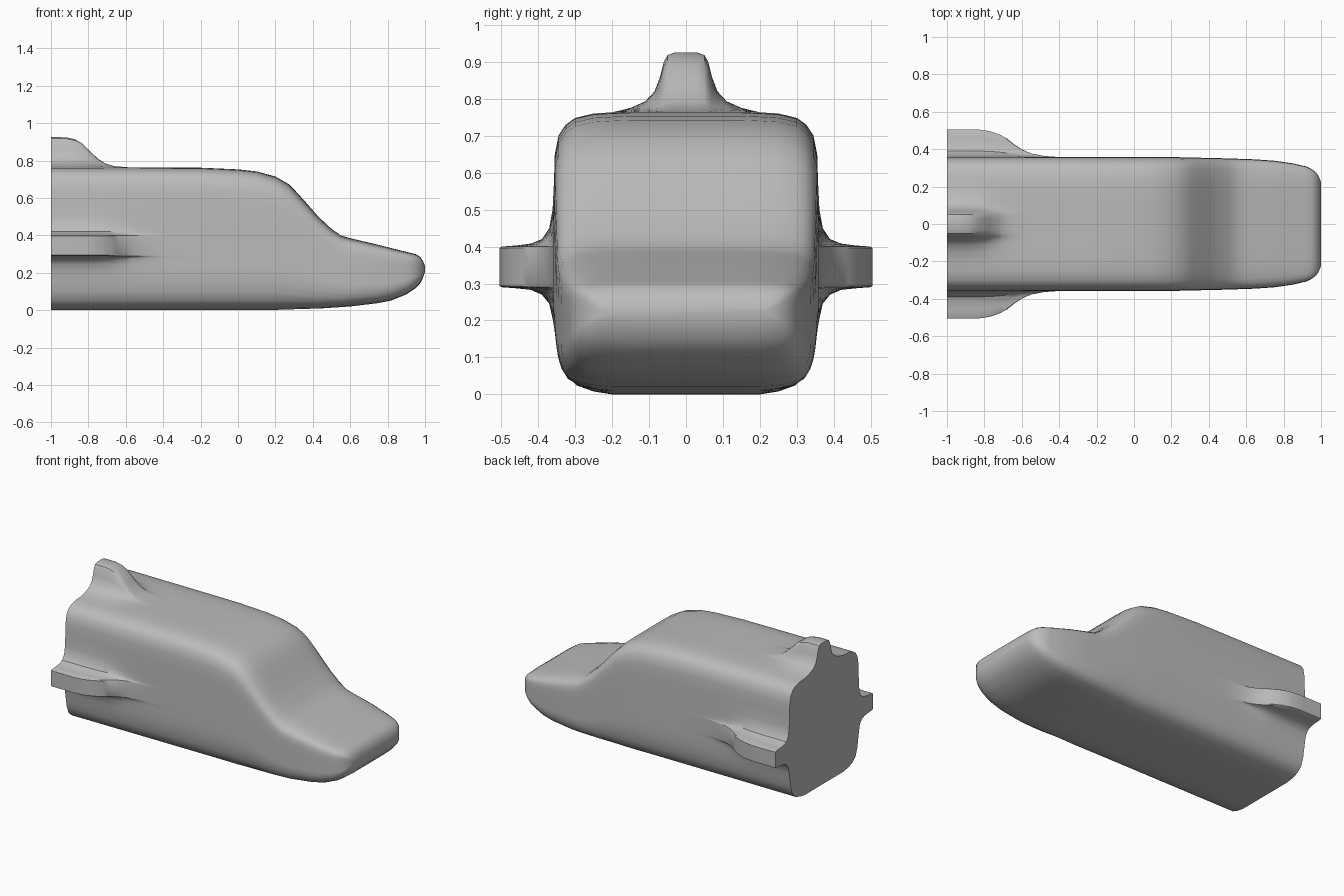
import bpy, bmesh

# Half section, bottom centre to top centre: y, z on the plain hull
HULL = [(0, 0), (.1, 0), (.2, 0), (.25, .008), (.295, .024), (.325, .052), (.343, .1),
        (.352, .15), (.357, .2), (.358, .245), (.358, .27), (.358, .283), (.358, .287),
        (.358, .29), (.358, .294), (.358, .345), (.358, .396), (.358, .4), (.358, .403),
        (.358, .408), (.358, .42), (.358, .45), (.358, .5), (.357, .58), (.355, .65),
        (.345, .7), (.325, .73), (.3, .748), (.25, .76), (.2, .763), (.15, .765),
        (.11, .765), (.085, .765), (.07, .765), (.06, .765), (.05, .765), (.03, .765), (0, .765)]
# Outward fin growth by point index: side fin in y, top fin in z
SIDE = dict(zip(range(8, 23), [.003, .012, .032, .062, .1, .14, .147, .147, .147, .14, .1, .062, .032, .012, .003]))
TOP = dict(zip(range(30, 38), [.01, .028, .055, .095, .135, .153, .16, .16]))

# Profiles along the length (x, value)
ROOF = [(-1, .765), (-.4, .763), (-.2, .762), (0, .753), (.1, .742), (.2, .715), (.27, .675), (.31, .635),
        (.36, .58), (.43, .5), (.5, .435), (.55, .4), (.6, .385), (.75, .35), (.95, .3), (.975, .285), (.99, .262), (1, .235)]
KEEL = [(-1, 0), (.2, .002), (.45, .01), (.6, .02), (.75, .038), (.82, .052), (.9, .084), (.95, .118),
        (.975, .145), (.99, .175), (1, .205)]
WIDTH = [(-1, 1), (.2, 1), (.5, .98), (.65, .965), (.75, .945), (.85, .905), (.92, .86), (.95, .82),
         (.975, .765), (.99, .7), (1, .62)]
SIDE_LEN = [(-1, 1), (-.83, 1), (-.77, .94), (-.72, .82), (-.68, .68), (-.64, .46), (-.6, .28), (-.55, .13), (-.48, .04), (-.4, 0)]
TOP_LEN = [(-1, 1), (-.92, 1), (-.87, .93), (-.83, .78), (-.79, .53), (-.75, .29), (-.71, .13), (-.66, .04), (-.58, 0)]


def at(table, x):
    for (a, p), (b, q) in zip(table, table[1:]):
        if x <= b:
            return p + (q - p) * (x - a) / (b - a)
    return table[-1][1]


# Full closed section at one station
def section(x):
    zb, zt, w = at(KEEL, x), at(ROOF, x), at(WIDTH, x)
    fs, ft = at(SIDE_LEN, x), at(TOP_LEN, x)
    half = [(x, y * w + SIDE.get(i, 0) * fs, zb + (zt - zb) * z / .765 + TOP.get(i, 0) * ft)
            for i, (y, z) in enumerate(HULL)]
    return half + [(x, -y, z) for _, y, z in half[-2:0:-1]]


# Hull with its three fins, lofted from tail to nose
stations = sorted({p[0] for t in (ROOF, KEEL, WIDTH, SIDE_LEN, TOP_LEN) for p in t})
bm = bmesh.new()
rings = [[bm.verts.new(p) for p in section(x)] for x in stations]
for a, b in zip(rings, rings[1:]):
    for i in range(len(a)):
        j = (i + 1) % len(a)
        bm.faces.new((a[i], a[j], b[j], b[i]))
bm.faces.new(rings[0])
bm.faces.new(rings[-1])
bmesh.ops.recalc_face_normals(bm, faces=bm.faces)
mesh = bpy.data.meshes.new("shuttle_hull")
bm.to_mesh(mesh)
bm.free()
hull = bpy.data.objects.new("shuttle_hull", mesh)
bpy.context.collection.objects.link(hull)

grey = bpy.data.materials.new("plain grey")
grey.diffuse_color = (.5, .5, .5, 1)
mesh.materials.append(grey)

bpy.context.view_layer.objects.active = hull
hull.select_set(True)
bpy.ops.object.shade_smooth_by_angle(angle=.6)
